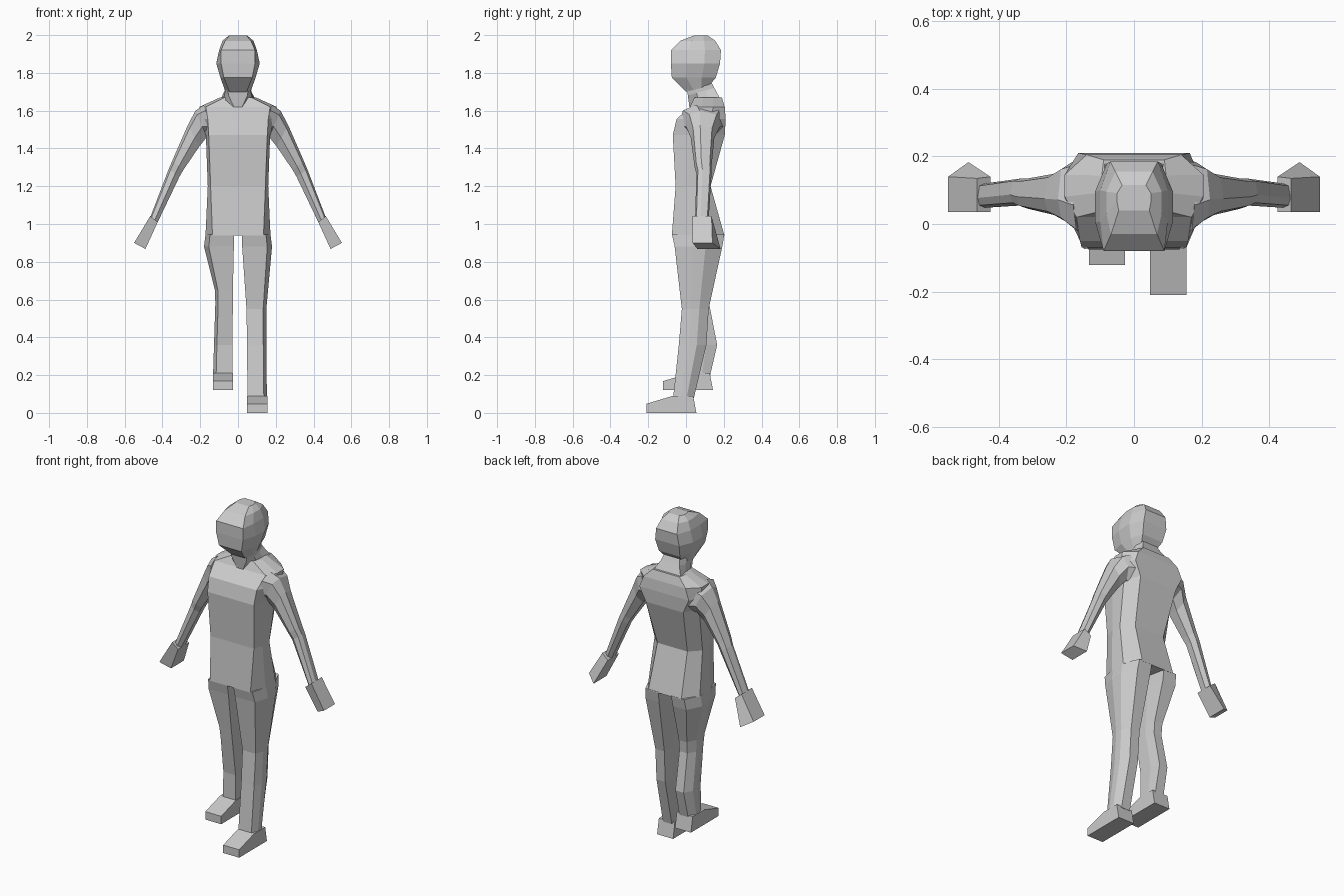
import bpy
from mathutils import Vector


def loft(name, rings):
    """Skin a stack of equal-sized point rings and cap both ends."""
    n = len(rings[0])
    verts = [p for r in rings for p in r]
    faces = [tuple(range(n)), tuple(range(len(verts) - n, len(verts)))]
    for k in range(len(rings) - 1):
        for i in range(n):
            j = (i + 1) % n
            faces.append((k * n + i, k * n + j, (k + 1) * n + j, (k + 1) * n + i))
    me = bpy.data.meshes.new(name)
    me.from_pydata(verts, [], faces)
    ob = bpy.data.objects.new(name, me)
    bpy.context.collection.objects.link(ob)
    import bmesh
    bm = bmesh.new()
    bm.from_mesh(me)
    bmesh.ops.recalc_face_normals(bm, faces=bm.faces)
    bm.to_mesh(me)
    bm.free()
    return ob


def body_ring(z, front, side, back, yf, yb, tilt=0.0):
    """Symmetric octagon: half widths at front, side and back; tilt raises the back."""
    d = yb - yf
    half = [(front, 0), (side, 0.33), (side, 0.68), (back, 1)]
    pts = half + [(-x, t) for x, t in reversed(half)]
    return [(x, yf + d * t, z + tilt * (t - 0.5)) for x, t in pts]


# Torso: hips, waist, chest, shoulders
loft("torso", [body_ring(*r) for r in [
    (0.94, 0.135, 0.172, 0.11, -0.075, 0.203),
    (1.20, 0.145, 0.16, 0.10, -0.055, 0.13),
    (1.47, 0.155, 0.17, 0.125, -0.07, 0.205),
    (1.555, 0.16, 0.20, 0.165, -0.05, 0.21),
    (1.62, 0.17, 0.205, 0.14, 0.02, 0.205),
    (1.67, 0.07, 0.095, 0.09, 0.045, 0.19)]])

# Neck
loft("neck", [body_ring(*r) for r in [
    (1.635, 0.015, 0.085, 0.09, 0.02, 0.18, 0.06),
    (1.70, 0.05, 0.07, 0.06, 0.01, 0.15, 0.04),
    (1.76, 0.06, 0.07, 0.05, 0.0, 0.13)]])

# Head: jaw to crown
loft("head", [body_ring(*r) for r in [
    (1.715, 0.045, 0.07, 0.05, 0.0, 0.12, 0.03),
    (1.775, 0.075, 0.093, 0.07, -0.075, 0.158),
    (1.85, 0.09, 0.115, 0.08, -0.08, 0.18),
    (1.92, 0.09, 0.10, 0.07, -0.08, 0.185),
    (1.97, 0.068, 0.082, 0.055, -0.03, 0.155),
    (1.997, 0.045, 0.05, 0.035, 0.04, 0.115)]])

# Legs: section corners as fractions from inner to outer, front to back
LEG = [(0, 0), (0.84, 0), (1, 0.35), (1, 0.65), (0.72, 1), (0.15, 1), (0, 0.6)]


def leg_ring(s, z, x0, x1, y0, y1):
    return [(s * (x0 + (x1 - x0) * u), y0 + (y1 - y0) * v, z) for u, v in LEG]


THIGH = [(0.945, 0.02, 0.172, -0.074, 0.203), (0.88, 0.022, 0.18, -0.06, 0.192)]
LEFT = THIGH + [(0.55, 0.045, 0.15, -0.022, 0.12),
                (0.36, 0.048, 0.15, -0.038, 0.108),
                (0.08, 0.05, 0.153, -0.068, 0.042)]
RIGHT = THIGH + [(0.65, 0.027, 0.122, -0.025, 0.128),
                 (0.58, 0.027, 0.12, -0.015, 0.122),
                 (0.36, 0.03, 0.127, 0.02, 0.165),
                 (0.20, 0.03, 0.132, 0.02, 0.128)]
# Feet: side profile, extruded across the width
FOOT = [(-0.21, 0), (-0.21, 0.048), (-0.07, 0.09), (0.038, 0.09), (0.055, 0)]
for side, s, rings, x0, x1, dy, dz in [
        ("left", 1, LEFT, 0.048, 0.155, 0, 0),
        ("right", -1, RIGHT, 0.027, 0.133, 0.088, 0.12)]:
    loft(side + "_leg", [leg_ring(s, *r) for r in rings])
    loft(side + "_foot", [[(s * x, y + dy, z + dz) for y, z in FOOT] for x in (x0, x1)])

# Arms: each section runs from an inner (x, z) to an outer (x, z) point
ARM = [(0, 0.25), (0.4, 0), (0.85, 0.1), (1, 0.4), (0.85, 0.9), (0.4, 1), (0, 0.75)]


def arm_ring(s, xi, zi, xo, zo, y0, y1):
    return [(s * (xi + (xo - xi) * u), y0 + (y1 - y0) * v, zi + (zo - zi) * u)
            for u, v in ARM]


ARMS = [(0.12, 1.44, 0.18, 1.63, -0.04, 0.20),
        (0.165, 1.46, 0.225, 1.60, 0.0, 0.18),
        (0.205, 1.41, 0.265, 1.525, 0.025, 0.15),
        (0.29, 1.285, 0.348, 1.335, 0.045, 0.135),
        (0.31, 1.25, 0.367, 1.29, 0.055, 0.135),
        (0.425, 1.01, 0.465, 1.035, 0.048, 0.12)]
# Hands: tapered wedge, outer edge then inner edge
HAND = [[(0.465, 0.035, 1.042), (0.465, 0.135, 1.042),
         (0.425, 0.14, 1.01), (0.425, 0.035, 1.01)],
        [(0.55, 0.035, 0.90), (0.55, 0.14, 0.90),
         (0.49, 0.183, 0.868), (0.49, 0.06, 0.868)]]
for side, s in (("left", 1), ("right", -1)):
    loft(side + "_arm", [arm_ring(s, *r) for r in ARMS])
    loft(side + "_hand", [[(s * x, y, z) for x, y, z in r] for r in HAND])
